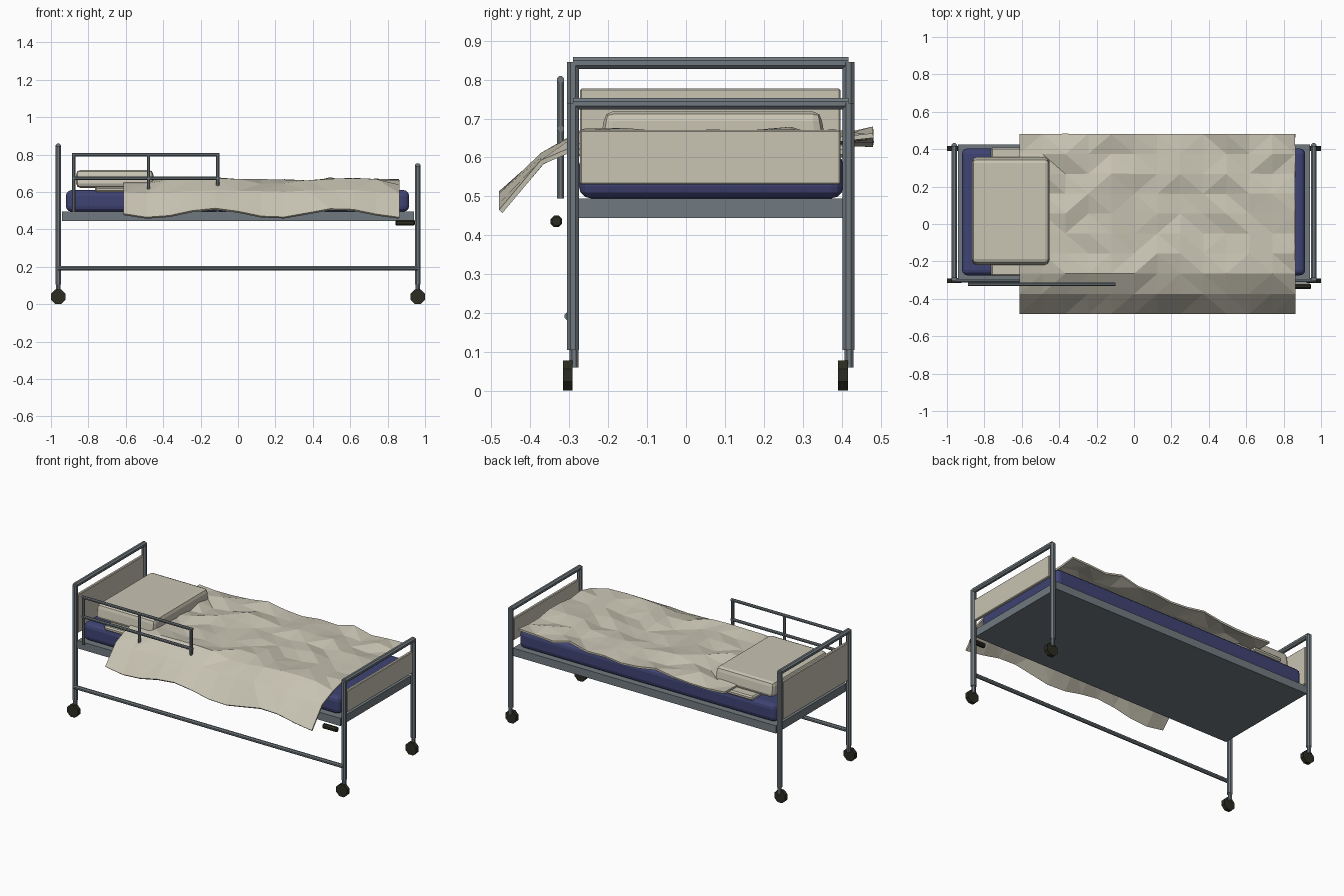
import bpy, bmesh, math, random
from mathutils import Vector

if "Cube" in bpy.data.objects:
    bpy.data.objects.remove(bpy.data.objects["Cube"])

random.seed(4)


def material(name, rgb):
    m = bpy.data.materials.new(name)
    m.diffuse_color = (*rgb, 1)
    m.use_nodes = True
    m.node_tree.nodes["Principled BSDF"].inputs["Base Color"].default_value = m.diffuse_color
    return m


STEEL = material("steel grey", (0.165, 0.195, 0.215))
CREAM = material("cream linen", (0.58, 0.55, 0.45))
BLUE = material("mattress blue", (0.05, 0.057, 0.17))
DARK = material("dark rubber", (0.025, 0.025, 0.016))


def finish(bm, name, mat):
    bmesh.ops.recalc_face_normals(bm, faces=bm.faces)
    me = bpy.data.meshes.new(name)
    bm.to_mesh(me)
    bm.free()
    me.materials.append(mat)
    ob = bpy.data.objects.new(name, me)
    bpy.context.collection.objects.link(ob)
    return ob


def box(name, mat, lo, hi, bevel=0.0, segments=1):
    bm = bmesh.new()
    bmesh.ops.create_cube(bm, size=1)
    for v in bm.verts:
        v.co = Vector([lo[i] + (v.co[i] + 0.5) * (hi[i] - lo[i]) for i in range(3)])
    if bevel:
        bmesh.ops.bevel(bm, geom=bm.edges[:], offset=bevel, segments=segments,
                        profile=0.5, affect='EDGES')
    return finish(bm, name, mat)


def tube(name, mat, a, b, r, sides=8, bevel=0.0):
    a, b = Vector(a), Vector(b)
    d = b - a
    bm = bmesh.new()
    bmesh.ops.create_cone(bm, cap_ends=True, segments=sides, radius1=r, radius2=r,
                          depth=d.length)
    if bevel:
        caps = [e for e in bm.edges if abs(e.verts[0].co.z - e.verts[1].co.z) < 1e-5]
        bmesh.ops.bevel(bm, geom=caps, offset=bevel, segments=1, affect='EDGES')
    # a half step of turn puts flat sides on the axes
    turn = Vector((0, 0, 1)).rotation_difference(d).to_matrix()
    c, s = math.cos(math.pi / sides), math.sin(math.pi / sides)
    for v in bm.verts:
        p = Vector((v.co.x * c - v.co.y * s, v.co.x * s + v.co.y * c, v.co.z))
        v.co = turn @ p + (a + b) / 2
    return finish(bm, name, mat)


Y0, Y1 = -0.29, 0.417

# End frames: posts, casters, top bar and panel
for end, x, top, panel_lo, panel_hi in (("head", -0.961, 0.845, 0.53, 0.777),
                                        ("foot", 0.961, 0.74, 0.53, 0.67)):
    for side, y in (("front", Y0), ("back", Y1)):
        tube(f"{end}_{side}_post", STEEL, (x, y, 0.105), (x, y, top), 0.0168)
        tube(f"{end}_{side}_caster_stem", STEEL, (x, y + 0.002, 0.06),
             (x, y + 0.002, 0.11), 0.0125)
        tube(f"{end}_{side}_wheel", DARK, (x, y - 0.026, 0.04), (x, y - 0.001, 0.04), 0.042)
    tube(f"{end}_top_bar", STEEL, (x, Y0, top - 0.002), (x, Y1, top - 0.002), 0.0165)
    box(f"{end}_panel", CREAM, (x - 0.01, -0.272, panel_lo), (x + 0.01, 0.397, panel_hi), 0.004)

# Bed deck and lower front rail
box("bed_deck", STEEL, (-0.94, -0.298, 0.445), (0.94, 0.425, 0.495))
tube("lower_front_rail", STEEL, (-0.961, -0.30, 0.192), (0.961, -0.30, 0.192), 0.0125)

# Crank handle under the foot end
tube("crank_handle", DARK, (0.843, -0.333, 0.436), (0.945, -0.333, 0.436), 0.016, 8, 0.004)

# Side guard rail
RY = -0.322
for i, x in enumerate((-0.878, -0.478, -0.108)):
    tube(f"guard_post_{i + 1}", STEEL, (x, RY, 0.495), (x, RY, 0.80), 0.0095)
for nm, z in (("top", 0.80), ("middle", 0.674)):
    tube(f"guard_{nm}_bar", STEEL, (-0.887, RY, z), (-0.099, RY, z), 0.0095)

# Mattress, folded sheet and pillow
box("mattress", BLUE, (-0.92, -0.275, 0.495), (0.915, 0.404, 0.61), 0.03, 3)
box("folded_sheet", CREAM, (-0.765, -0.278, 0.60), (-0.56, 0.41, 0.628), 0.008)
pillow = box("pillow", CREAM, (-0.866, -0.22, 0.622), (-0.453, 0.358, 0.718), 0.024, 2)
for v in pillow.data.vertices:  # rounded, softer lower edge
    if v.co.z > 0.69:
        v.co.y = 0.069 + (v.co.y - 0.069) * 0.97

# Crumpled blanket, draped over the front edge
NX, NY = 12, 9
bm = bmesh.new()
grid = []
for j in range(NY + 1):
    y = -0.476 + 0.957 * j / NY
    row = []
    for i in range(NX + 1):
        x = -0.613 + 1.475 * i / NX
        wave = math.cos(math.tau * (x + 0.13) / 0.67)
        if j == 0:
            z = 0.485 + 0.024 * wave
        elif j == 1:
            z = 0.60 + 0.008 * wave + random.uniform(-0.006, 0.006)
        else:
            z = 0.651 + 0.005 * wave + random.uniform(-0.016, 0.018)
        row.append(bm.verts.new((x, y, z)))
    grid.append(row)
for j in range(NY):
    for i in range(NX):
        a, b, c, d = grid[j][i], grid[j][i + 1], grid[j + 1][i + 1], grid[j + 1][i]
        if random.random() < 0.5:
            tris = ((a, b, c), (a, c, d))
        else:
            tris = ((a, b, d), (b, c, d))
        for t in tris:
            bm.faces.new(t)
blanket = finish(bm, "blanket", CREAM)
thick = blanket.modifiers.new("thickness", 'SOLIDIFY')
thick.thickness = 0.012
thick.offset = 0
